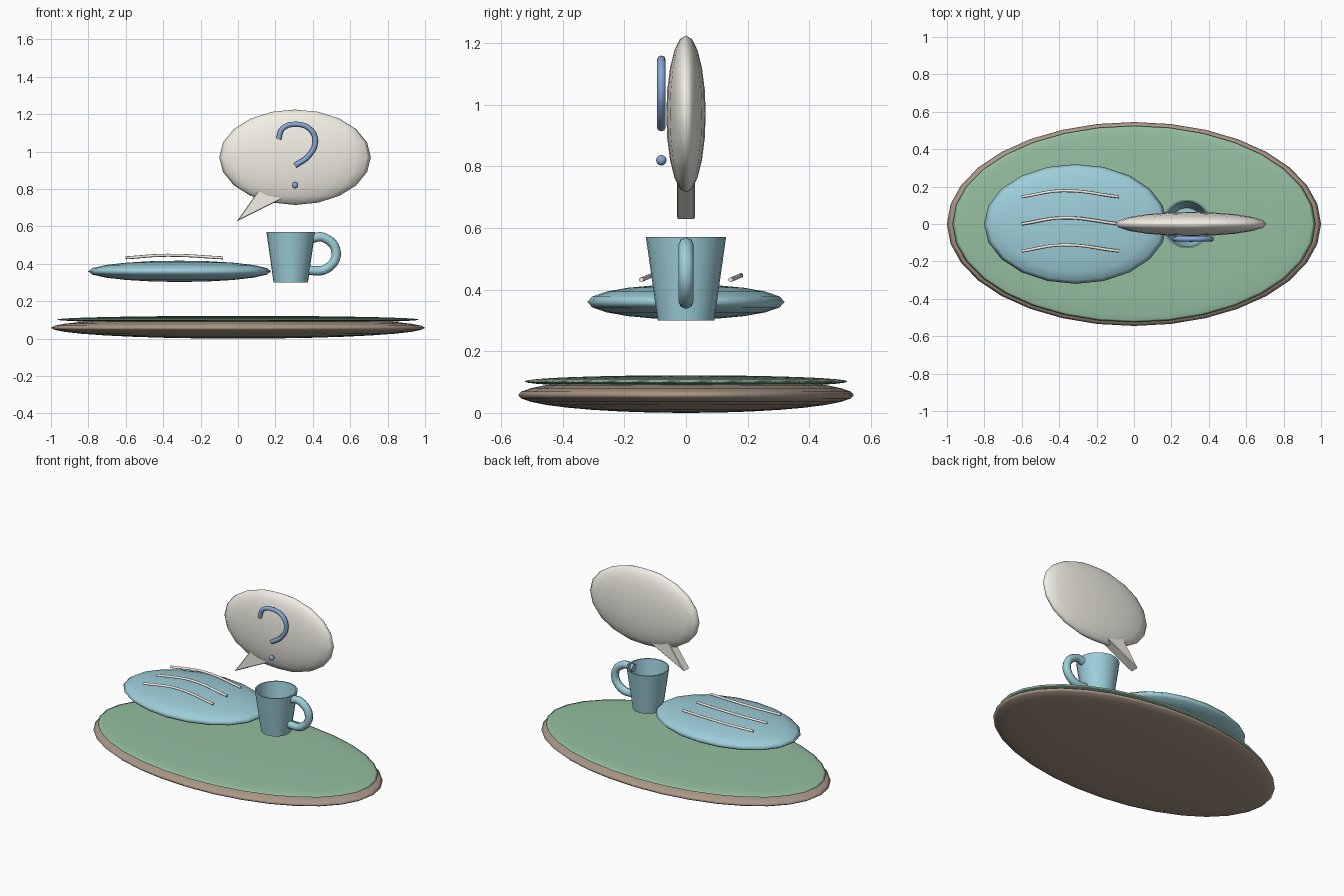
import bpy, bmesh, math

if "Cube" in bpy.data.objects:
    bpy.data.objects.remove(bpy.data.objects["Cube"])


def material(name, rgb):
    m = bpy.data.materials.new(name)
    m.diffuse_color = (*rgb, 1)
    m.use_nodes = True
    m.node_tree.nodes["Principled BSDF"].inputs["Base Color"].default_value = m.diffuse_color
    return m


BROWN = material("earth_brown", (0.40, 0.31, 0.24))
GREEN = material("meadow_green", (0.30, 0.52, 0.35))
TEAL = material("teal", (0.34, 0.62, 0.70))
CREAM = material("cream", (0.88, 0.86, 0.78))
BLUE = material("deep_blue", (0.24, 0.39, 0.67))


def finish(ob, name, mat, angle=40):
    ob.name = name
    ob.data.materials.append(mat)
    bpy.ops.object.select_all(action='DESELECT')
    ob.select_set(True)
    bpy.context.view_layer.objects.active = ob
    bpy.ops.object.shade_smooth_by_angle(angle=math.radians(angle))
    return ob


def mesh_object(name, bm, mat, angle=40):
    bmesh.ops.recalc_face_normals(bm, faces=bm.faces)
    me = bpy.data.meshes.new(name)
    bm.to_mesh(me)
    bm.free()
    ob = bpy.data.objects.new(name, me)
    bpy.context.collection.objects.link(ob)
    return finish(ob, name, mat, angle)


def ellipsoid(name, loc, radii, mat, seg, rings):
    bpy.ops.mesh.primitive_uv_sphere_add(segments=seg, ring_count=rings, radius=1, location=loc)
    ob = bpy.context.object
    ob.scale = radii
    bpy.ops.object.transform_apply(location=False, rotation=False, scale=True)
    return finish(ob, name, mat, 180)


def tube(name, pts, radius, mat):
    cu = bpy.data.curves.new(name, 'CURVE')
    cu.dimensions = '3D'
    cu.bevel_depth = radius
    cu.bevel_resolution = 2
    cu.use_fill_caps = True
    cu.resolution_u = 6
    sp = cu.splines.new('BEZIER')
    sp.bezier_points.add(len(pts) - 1)
    for bp, p in zip(sp.bezier_points, pts):
        bp.co = p
        bp.handle_left_type = bp.handle_right_type = 'AUTO'
    ob = bpy.data.objects.new(name, cu)
    bpy.context.collection.objects.link(ob)
    bpy.ops.object.select_all(action='DESELECT')
    ob.select_set(True)
    bpy.context.view_layer.objects.active = ob
    bpy.ops.object.convert(target='MESH')
    return finish(bpy.context.object, name, mat, 50)


# layered oval base
ellipsoid("base_rim", (0, 0, 0.058), (1.0, 0.545, 0.058), BROWN, 32, 16)
ellipsoid("base_top", (0, 0, 0.102), (0.97, 0.525, 0.02), GREEN, 32, 16)

# floating plate with three wavy strokes above it
ellipsoid("plate", (-0.312, 0, 0.36), (0.49, 0.32, 0.057), TEAL, 20, 10)
for i, y in enumerate((-0.145, 0, 0.145)):
    tube(f"plate_stroke_{i + 1}",
         [(-0.60, y, 0.432), (-0.38, y + 0.033, 0.446), (-0.08, y, 0.432)], 0.008, CREAM)

# hollow tapered cup, lathed from a profile
bm = bmesh.new()
profile = [(0, 0.30), (0.092, 0.30), (0.13, 0.57), (0.122, 0.57), (0.086, 0.315), (0, 0.315)]
vs = [bm.verts.new((r, 0, z)) for r, z in profile]
es = [bm.edges.new(p) for p in zip(vs, vs[1:])]
bmesh.ops.spin(bm, geom=vs + es, cent=(0, 0, 0), axis=(0, 0, 1), angle=math.tau, steps=24)
bmesh.ops.remove_doubles(bm, verts=bm.verts, dist=0.0005)
cup = mesh_object("cup", bm, TEAL)
cup.location.x = 0.282

# cup handle
tube("cup_handle", [(0.385, 0, 0.535), (0.46, 0, 0.54), (0.525, 0, 0.46),
                    (0.475, 0, 0.375), (0.36, 0, 0.365)], 0.025, TEAL)

# speech bubble
ellipsoid("bubble", (0.305, 0, 0.97), (0.405, 0.064, 0.255), CREAM, 20, 10)

# wedge-shaped bubble tail
bm = bmesh.new()
tri = [bm.verts.new((x, -0.03, z)) for x, z in ((-0.007, 0.627), (0.30, 0.78), (0.14, 0.835))]
face = bm.faces.new(tri)
ext = bmesh.ops.extrude_face_region(bm, geom=[face])
bmesh.ops.translate(bm, vec=(0, 0.06, 0),
                    verts=[g for g in ext['geom'] if isinstance(g, bmesh.types.BMVert)])
bmesh.ops.bevel(bm, geom=list(bm.edges), offset=0.004, segments=1, affect='EDGES')
mesh_object("bubble_tail", bm, CREAM, 30)

# curled mark and dot on the bubble front
hook = [(0.217, 1.067), (0.237, 1.122), (0.305, 1.146), (0.385, 1.12),
        (0.413, 1.055), (0.38, 0.98), (0.305, 0.925)]
tube("bubble_hook", [(x, -0.08, z) for x, z in hook], 0.014, BLUE)
ellipsoid("bubble_dot", (0.305, -0.08, 0.82), (0.017, 0.017, 0.017), BLUE, 16, 8)
